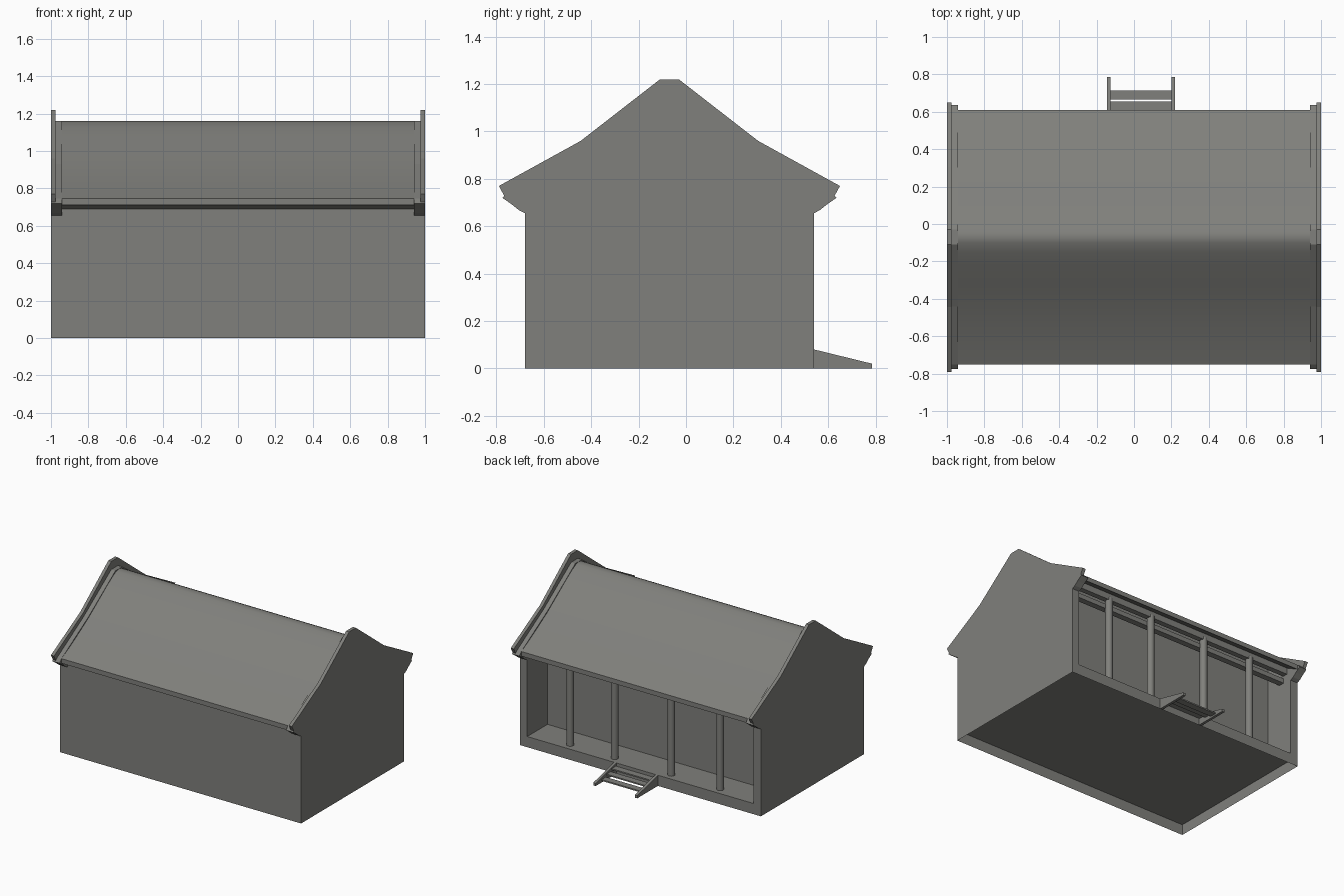
import bpy, bmesh, math
from mathutils import Vector

if "Cube" in bpy.data.objects:
    bpy.data.objects.remove(bpy.data.objects["Cube"])

RIDGE = -0.07  # y of the ridge; profiles are (distance from ridge, z)

mat = bpy.data.materials.new("warm_grey")
mat.diffuse_color = (0.215, 0.215, 0.2, 1)
mat.use_nodes = True
mat.node_tree.nodes["Principled BSDF"].inputs["Base Color"].default_value = mat.diffuse_color


def finish(bm, name, smooth=None):
    bmesh.ops.recalc_face_normals(bm, faces=bm.faces)
    me = bpy.data.meshes.new(name)
    bm.to_mesh(me)
    bm.free()
    ob = bpy.data.objects.new(name, me)
    bpy.context.collection.objects.link(ob)
    me.materials.append(mat)
    if smooth:
        bpy.ops.object.select_all(action='DESELECT')
        ob.select_set(True)
        bpy.context.view_layer.objects.active = ob
        bpy.ops.object.shade_smooth_by_angle(angle=math.radians(smooth))
    return ob


def extrude_x(name, pts, x0, x1, smooth=None):
    """Extrude a closed (y, z) outline between two x positions."""
    bm = bmesh.new()
    f = bm.faces.new([bm.verts.new((x0, y, z)) for y, z in pts])
    r = bmesh.ops.extrude_face_region(bm, geom=[f])
    vs = [v for v in r['geom'] if isinstance(v, bmesh.types.BMVert)]
    bmesh.ops.translate(bm, vec=Vector((x1 - x0, 0, 0)), verts=vs)
    bmesh.ops.triangulate(bm, faces=[q for q in bm.faces if len(q.verts) > 4])
    return finish(bm, name, smooth)


def box(name, x0, x1, y0, y1, z0, z1):
    return extrude_x(name, [(y0, z0), (y1, z0), (y1, z1), (y0, z1)], x0, x1)


def both(half):
    """Mirror a half profile about the ridge line."""
    return [(RIDGE - d, z) for d, z in half] + [(RIDGE + d, z) for d, z in reversed(half) if d > 0]


# plinth, open underneath, with the floor as its top
bm = bmesh.new()
bmesh.ops.create_cube(bm, size=1)
for v in bm.verts:
    v.co = (v.co.x * 2, RIDGE + v.co.y * 1.22, (v.co.z + 0.5) * 0.08)
bm.normal_update()
bmesh.ops.delete(bm, geom=[f for f in bm.faces if f.normal.z < -0.5], context='FACES')
finish(bm, "plinth")

# roof slab with a concave sweep
top = [(0.68, 0.745), (0.58, 0.797), (0.48, 0.855), (0.37, 0.922), (0.26, 1.0),
       (0.15, 1.079), (0.08, 1.126), (0.03, 1.153), (0.0, 1.16)]
outer = both(top)
inner = [(y, z - 0.035) for y, z in reversed(outer)]
extrude_x("roof", outer + inner, -0.98, 0.98, 45)

# gable walls with flared corbels under the eaves, and raised copings
gable = both([(0.61, 0.08), (0.61, 0.655), (0.635, 0.668), (0.665, 0.692), (0.705, 0.72),
              (0.68, 0.745), (0.37, 0.93), (0.04, 1.16)])
coping = [(0.69, 0.715), (0.72, 0.77), (0.375, 0.96), (0.04, 1.22)]
cap = both(coping) + [(RIDGE + d, z) for d, z in ((0.37, 0.87), (0.0, 1.10), (-0.37, 0.87))]
for side, s in (("left", -1), ("right", 1)):
    extrude_x(side + "_gable_wall", gable, s * 0.94, s * 1.0)
    extrude_x(side + "_gable_coping", cap, s * 0.975, s * 1.0)

# front wall and recessed porch wall
box("front_wall", -0.94, 0.94, -0.68, -0.63, 0.08, 0.76)
box("porch_wall", -0.94, 0.94, 0.26, 0.30, 0.08, 0.87)

# front cornice with a sloping underside
extrude_x("front_cornice", [(-0.66, 0.69), (-0.68, 0.69), (-0.745, 0.715), (-0.745, 0.74), (-0.66, 0.77)],
          -0.94, 0.94)

# porch beams
box("porch_eave_beam", -0.94, 0.94, 0.46, 0.50, 0.72, 0.78)
box("porch_tie_beam", -0.94, 0.94, 0.42, 0.465, 0.665, 0.70)

# porch columns
for i, x in enumerate((-0.62, -0.215, 0.255, 0.625)):
    bm = bmesh.new()
    bmesh.ops.create_cone(bm, cap_ends=True, segments=16, radius1=0.026, radius2=0.026, depth=0.66)
    bmesh.ops.translate(bm, vec=Vector((x, 0.48, 0.41)), verts=bm.verts)
    finish(bm, "porch_column_%d" % (i + 1), 40)

# porch steps: two sloping stringers and open treads
stringer = [(0.54, 0), (0.785, 0), (0.785, 0.02), (0.54, 0.08)]
extrude_x("left_stringer", stringer, -0.145, -0.125)
extrude_x("right_stringer", stringer, 0.20, 0.22)
for i in range(3):
    y = 0.545 + i * 0.06
    z = 0.058 - i * 0.018
    box("step_%d" % (i + 1), -0.13, 0.205, y, y + 0.05, z - 0.01, z)
